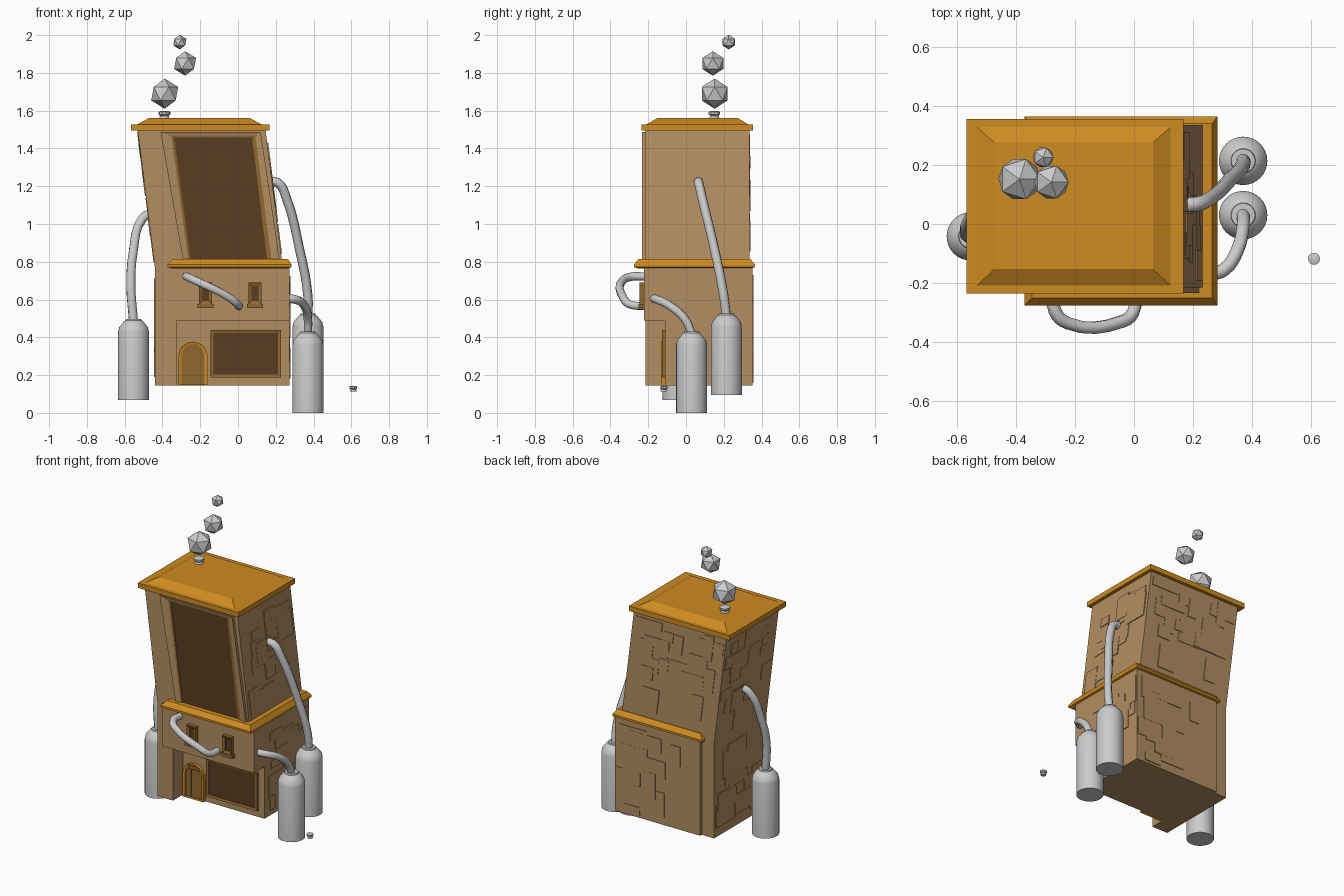
import bpy, bmesh, math, random
from mathutils import Vector

if "Cube" in bpy.data.objects:
    bpy.data.objects.remove(bpy.data.objects["Cube"])
random.seed(4)

def material(name, rgb):
    m = bpy.data.materials.new(name)
    m.diffuse_color = (*rgb, 1)
    m.use_nodes = True
    m.node_tree.nodes["Principled BSDF"].inputs["Base Color"].default_value = m.diffuse_color
    return m

TAN = material("tan_wall", (0.45, 0.27, 0.12))
ORANGE = material("orange_trim", (0.62, 0.26, 0.015))
BROWN = material("dark_panel", (0.10, 0.045, 0.015))
RUST = material("frame_brown", (0.28, 0.14, 0.03))

def finish(name, bm, mat=None, smooth=False):
    bmesh.ops.recalc_face_normals(bm, faces=bm.faces[:])
    me = bpy.data.meshes.new(name)
    bm.to_mesh(me)
    bm.free()
    ob = bpy.data.objects.new(name, me)
    bpy.context.collection.objects.link(ob)
    if mat:
        me.materials.append(mat)
    if smooth:
        bpy.context.view_layer.objects.active = ob
        ob.select_set(True)
        bpy.ops.object.shade_smooth_by_angle(angle=math.radians(35))
        ob.select_set(False)
    return ob

def skin(bm, loops, closed=False):
    """Join equal-length vertex loops; cap the ends or close into a ring."""
    rings = [[bm.verts.new(p) for p in lp] for lp in loops]
    n = len(rings[0])
    pairs = list(zip(rings, rings[1:])) + ([(rings[-1], rings[0])] if closed else [])
    for a, b in pairs:
        for i in range(n):
            bm.faces.new((a[i], a[(i + 1) % n], b[(i + 1) % n], b[i]))
    if not closed:
        bm.faces.new(rings[0])
        bm.faces.new(rings[-1])

def rect(x0, x1, y0, y1, z):
    return [(x0, y0, z), (x1, y0, z), (x1, y1, z), (x0, y1, z)]

def loft(name, rects, mat):
    bm = bmesh.new()
    skin(bm, [rect(*r) for r in rects])
    return finish(name, bm, mat)

def slab(name, outline, y0, y1, mat):
    """Front-facing plate from an (x, z) outline."""
    bm = bmesh.new()
    skin(bm, [[(x, y, z) for x, z in outline] for y in (y0, y1)])
    return finish(name, bm, mat)

def frame(name, outer, inner, y_back, y_out, y_in, mat):
    bm = bmesh.new()
    skin(bm, [[(x, y, z) for x, z in o] for o, y in
              ((outer, y_back), (outer, y_out), (inner, y_in), (inner, y_back))], closed=True)
    return finish(name, bm, mat)

def box2d(x0, x1, z0, z1):
    return [(x0, z0), (x1, z0), (x1, z1), (x0, z1)]

def lean(z):
    return -0.125 * max(0, z - 0.77)

# Walls: lower storey with an open corner porch, overhang and leaning tower
loft("left_column", [(-.44, -.325, -.215, .335, .145), (-.44, -.325, -.215, .335, .77)], TAN)
loft("lower_body", [(-.35, .272, -.112, .352, .145), (-.35, .272, -.112, .352, .775)], TAN)
loft("overhang", [(-.40, .272, -.222, -.05, .488), (-.40, .272, -.222, -.05, .775)], TAN)
loft("leaning_tower", [(-.44, .237, -.215, .335, .77),
                       (-.44 + lean(1.5), .237 + lean(1.5), -.215, .335, 1.5)], TAN)

# Ledge and roof
loft("ledge", [(-.35, .265, -.255, .345, .765), (-.372, .283, -.276, .365, .772),
               (-.372, .283, -.276, .365, .786), (-.345, .265, -.25, .34, .815)], ORANGE)
loft("roof", [(-.567, .168, -.236, .356, 1.495), (-.567, .168, -.236, .356, 1.528)], ORANGE)
loft("roof_cap", [(-.534, .126, -.21, .33, 1.527), (-.473, .064, -.153, .276, 1.56)], ORANGE)

# Irregular thin plates over the walls
def plates(name, side, pos, u, z, count):
    bm = bmesh.new()
    for _ in range(count):
        w, h = random.uniform(.06, .2), random.uniform(.05, .18)
        a = random.uniform(u[0], u[1] - w)
        b = random.uniform(z[0], z[1] - h)
        t = random.uniform(.003, .006) * (1 if side in ("right", "back") else -1)
        loops = []
        for zz in (b, b + h):
            if side in ("left", "right"):
                lp = rect(pos, pos + t, a, a + w, zz)
            else:
                lp = rect(a, a + w, pos, pos + t, zz)
            loops.append([(x + lean(zz), y, q) for x, y, q in lp])
        skin(bm, loops)
    finish(name, bm, TAN)

plates("tower_right_plates", "right", .237, (-.21, .33), (.82, 1.49), 16)
plates("tower_left_plates", "left", -.44, (-.21, .33), (.78, 1.49), 16)
plates("tower_back_plates", "back", .335, (-.43, .23), (.82, 1.49), 16)
plates("lower_left_plates", "left", -.44, (-.21, .33), (.15, .765), 14)
plates("lower_right_plates", "right", .272, (-.11, .35), (.15, .76), 14)
plates("lower_back_plates", "back", .352, (-.345, .27), (.15, .76), 14)

# Large leaning front panel with a frame
outer = [(-.29, .80), (.222, .80), (.12, 1.488), (-.41, 1.488)]
rim = [(-.262, .805), (.178, .805), (.092, 1.463), (-.352, 1.463)]
inner = [(-.250, .805), (.155, .805), (.075, 1.455), (-.338, 1.455)]
frame("big_panel_frame", outer, rim, -.19, -.234, -.226, TAN)
frame("big_panel_trim", rim, inner, -.19, -.226, -.222, RUST)
slab("big_panel", inner, -.19, -.218, BROWN)

# Shop window
frame("shop_window_frame", box2d(-.145, .228, .188, .438), box2d(-.13, .213, .203, .423),
      -.10, -.128, -.124, RUST)
slab("shop_window", box2d(-.13, .213, .203, .423), -.10, -.118, BROWN)

# Arched door
def arch(cx, hw, z0, spring, n=10):
    pts = [(cx + hw * math.cos(math.pi * i / n), spring + hw * math.sin(math.pi * i / n))
           for i in range(n + 1)]
    return [(cx + hw, z0)] + pts + [(cx - hw, z0)]

frame("door_frame", arch(-.238, .077, .145, .30), arch(-.238, .06, .15, .30),
      -.10, -.132, -.126, ORANGE)
slab("door", arch(-.238, .06, .15, .30), -.10, -.118, RUST)
for i in range(3):
    x = -.238 + (i - 1) * .036
    slab("door_board", box2d(x - .015, x + .015, .152, .335), -.11, -.122, RUST)

# Small windows with sills
for x in (-.172, .09):
    frame("small_window_frame", box2d(x - .034, x + .034, .575, .69),
          box2d(x - .018, x + .018, .592, .672), -.2, -.246, -.238, RUST)
    slab("small_window", box2d(x - .018, x + .018, .592, .672), -.2, -.23, BROWN)
    slab("small_window_sill", box2d(x - .042, x + .042, .555, .577), -.2, -.252, RUST)

# Turned grey parts: tanks and chimney pots
def turned(name, x, y, z, profile, sides):
    bm = bmesh.new()
    skin(bm, [[(x + r * math.cos(math.tau * i / sides), y + r * math.sin(math.tau * i / sides), z + h)
               for i in range(sides)] for r, h in profile])
    return finish(name, bm, smooth=True)

TANK = [(.082, 0), (.082, .36), (.076, .385), (.05, .418), (.042, .422), (.04, .43)]
turned("left_tank", -.553, -.042, .068, TANK, 32)
turned("right_back_tank", .37, .214, .095, TANK, 32)
turned("right_front_tank", .37, .03, 0, TANK, 32)
POT = [(.026, 0), (.026, .01), (.022, .016), (.032, .024), (.032, .036), (.022, .04)]
turned("chimney_pot", -.39, .15, 1.557, POT, 10)
turned("loose_pot", .61, -.118, .112, [(r * .65, h * .75) for r, h in POT], 10)

# Bent pipes
def pipe(name, pts, r=.025):
    cu = bpy.data.curves.new(name, "CURVE")
    cu.dimensions = "3D"
    cu.bevel_depth, cu.bevel_resolution, cu.resolution_u = r, 2, 4
    cu.use_fill_caps = True
    sp = cu.splines.new("BEZIER")
    sp.bezier_points.add(len(pts) - 1)
    for b, p in zip(sp.bezier_points, pts):
        b.co = p
        b.handle_left_type = b.handle_right_type = "AUTO"
    bpy.context.collection.objects.link(bpy.data.objects.new(name, cu))

pipe("left_pipe", [(-.46, .08, 1.055), (-.505, .065, 1.03), (-.555, .01, .85),
                   (-.567, -.03, .68), (-.553, -.042, .48)])
pipe("right_back_pipe", [(.165, .065, 1.225), (.215, .068, 1.215), (.255, .085, 1.14),
                         (.325, .15, .87), (.37, .20, .62), (.37, .214, .51)])
pipe("right_front_pipe", [(.26, -.17, .605), (.305, -.155, .60), (.35, -.09, .57),
                          (.37, -.005, .495), (.37, .03, .42)], .023)
pipe("front_pipe", [(-.27, -.21, .722), (-.268, -.295, .72), (-.225, -.336, .70),
                    (-.045, -.332, .61), (-.003, -.30, .575), (.005, -.21, .565)], .022)

# Faceted smoke puffs
for x, y, z, r in ((-.388, .152, 1.69, .08), (-.28, .142, 1.85, .065), (-.308, .226, 1.963, .039)):
    bpy.ops.mesh.primitive_ico_sphere_add(subdivisions=1, radius=r, location=(x, y, z))
    bpy.context.object.name = "smoke_puff"
